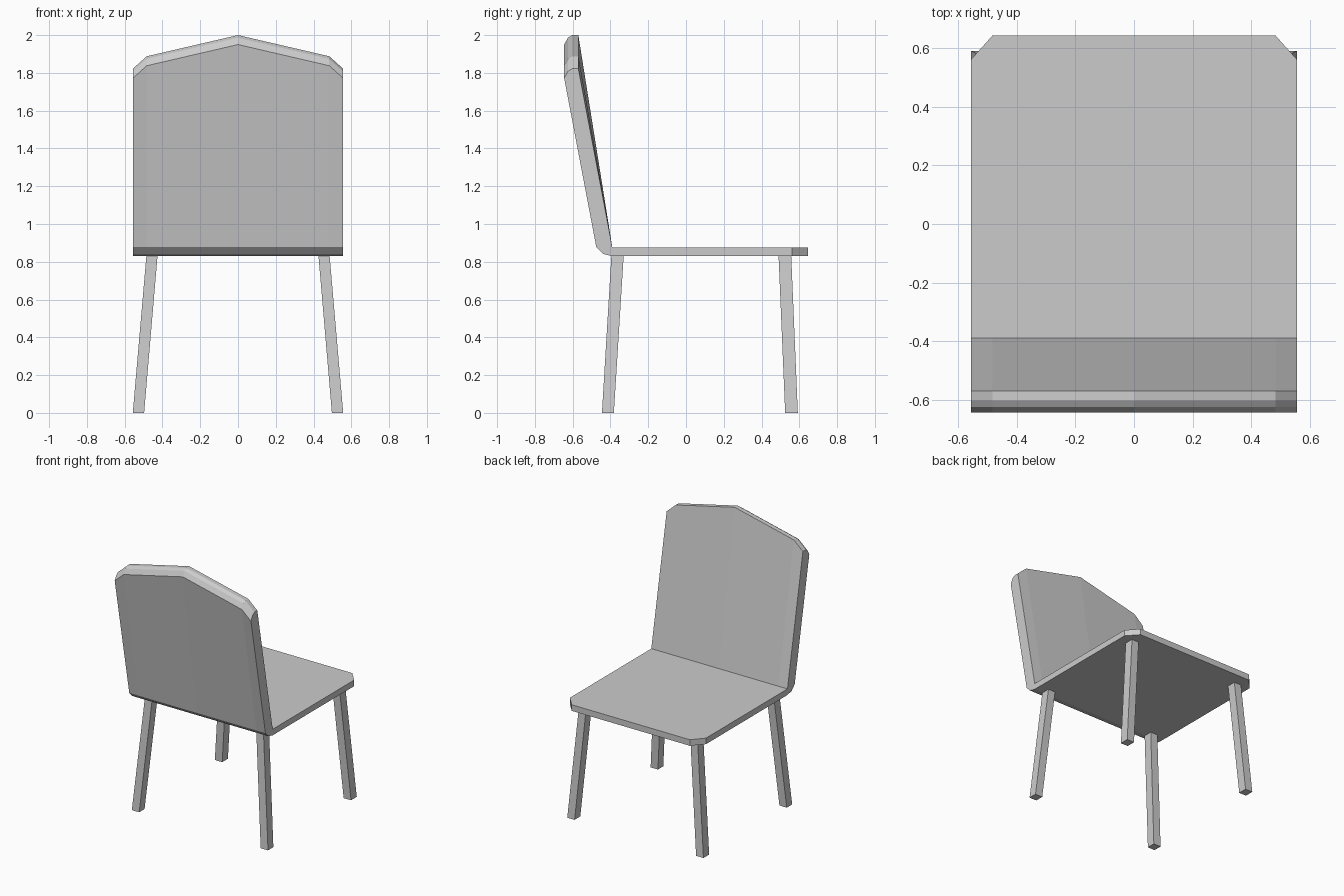
import bpy, bmesh

if "Cube" in bpy.data.objects:
    bpy.data.objects.remove(bpy.data.objects["Cube"])


def make_object(name, bm):
    bmesh.ops.recalc_face_normals(bm, faces=bm.faces)
    mesh = bpy.data.meshes.new(name)
    bm.to_mesh(mesh)
    bm.free()
    obj = bpy.data.objects.new(name, mesh)
    bpy.context.collection.objects.link(obj)
    return obj


def bridge(bm, a, b):
    n = len(a)
    for i in range(n):
        j = (i + 1) % n
        bm.faces.new((a[i], a[j], b[j], b[i]))


# Seat and backrest: one bent L profile lofted across the width
def profile(front_y, top):
    return [(front_y, 0.83), (-0.39, 0.83), (-0.44, 0.842), (-0.475, 0.878),
            (-0.645, top - 0.05), (-0.625, top - 0.014), (-0.603, top),
            (-0.57, top), (-0.39, 0.875), (front_y, 0.875)]


# x position, seat front edge, backrest top
columns = [(-0.557, 0.562, 1.822), (-0.483, 0.645, 1.888), (0, 0.645, 2.0),
           (0.483, 0.645, 1.888), (0.557, 0.562, 1.822)]
bm = bmesh.new()
rings = [[bm.verts.new((x, y, z)) for y, z in profile(f, t)] for x, f, t in columns]
for a, b in zip(rings, rings[1:]):
    bridge(bm, a, b)
bm.faces.new(rings[0])
bm.faces.new(rings[-1])
make_object("seat_and_backrest", bm)


# Splayed square legs: x and y ranges at the floor and under the seat
def leg(name, side, y_foot, y_top):
    bm = bmesh.new()
    loops = []
    for z, (x0, x1), (y0, y1) in ((0, (0.497, 0.557), y_foot),
                                  (0.832, (0.426, 0.485), y_top)):
        corners = ((x0, y0), (x1, y0), (x1, y1), (x0, y1))
        loops.append([bm.verts.new((side * x, y, z)) for x, y in corners])
    bridge(bm, *loops)
    for loop in loops:
        bm.faces.new(loop)
    make_object(name, bm)


for side, label in ((-1, "left"), (1, "right")):
    leg(f"back_leg_{label}", side, (-0.445, -0.382), (-0.395, -0.33))
    leg(f"front_leg_{label}", side, (0.525, 0.592), (0.49, 0.557))
